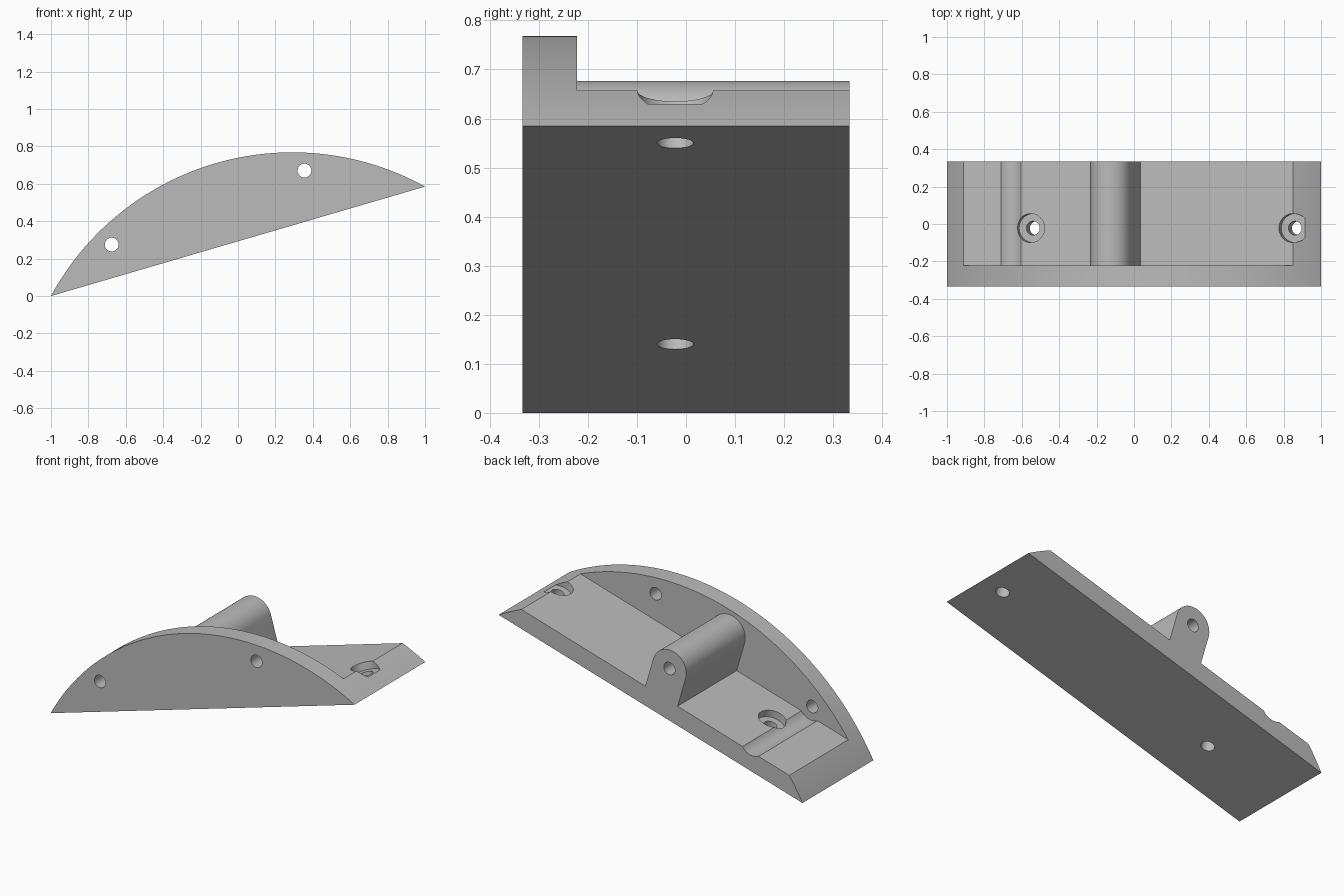
import bpy, bmesh, math
from mathutils import Matrix, Vector

cube = bpy.data.objects.get("Cube")
if cube:
    bpy.data.objects.remove(cube, do_unlink=True)

# Dimensions, measured along (u), across (y) and square to (v) the flat underside
TILT = math.atan2(0.585, 2.0)
HALF = 1.042              # half length of the underside
DROP = 1.034              # arc centre below the underside
RADIUS = math.hypot(HALF, DROP)
BACK, FRONT = 0.333, -0.333
WALL = -0.222             # inner face of the arched wall
PLATE = 0.111             # plate thickness
BORE = 0.037

grey = bpy.data.materials.new("light_grey")
grey.use_nodes = True
grey.diffuse_color = (0.5, 0.5, 0.5, 1)
grey.node_tree.nodes["Principled BSDF"].inputs["Base Color"].default_value = (0.5, 0.5, 0.5, 1)


def arc(u, v, r, start, end, steps):
    return [(u + r * math.cos(a), v + r * math.sin(a))
            for a in (start + (end - start) * i / steps for i in range(steps + 1))]


def prism(name, outline, y0, y1):
    """Extrude a (u, v) outline along y."""
    bm = bmesh.new()
    face = bm.faces.new([bm.verts.new((u, y0, v)) for u, v in outline])
    ext = bmesh.ops.extrude_face_region(bm, geom=[face])
    verts = [g for g in ext["geom"] if isinstance(g, bmesh.types.BMVert)]
    bmesh.ops.translate(bm, verts=verts, vec=(0, y1 - y0, 0))
    bmesh.ops.recalc_face_normals(bm, faces=bm.faces)
    return to_object(name, bm)


def cylinder(name, r, start, end):
    start, end = Vector(start), Vector(end)
    axis = end - start
    turn = Vector((0, 0, 1)).rotation_difference(axis).to_matrix().to_4x4()
    bm = bmesh.new()
    bmesh.ops.create_cone(bm, cap_ends=True, segments=48, radius1=r, radius2=r,
                          depth=axis.length,
                          matrix=Matrix.Translation((start + end) / 2) @ turn)
    return to_object(name, bm)


def to_object(name, bm):
    mesh = bpy.data.meshes.new(name)
    bm.to_mesh(mesh)
    bm.free()
    mesh.materials.append(grey)
    obj = bpy.data.objects.new(name, mesh)
    bpy.context.collection.objects.link(obj)
    return obj


def combine(target, tool, operation="DIFFERENCE"):
    """Apply a boolean and discard the tool."""
    mod = target.modifiers.new("combine", "BOOLEAN")
    mod.operation, mod.object, mod.solver = operation, tool, "EXACT"
    bpy.ops.object.select_all(action="DESELECT")
    bpy.context.view_layer.objects.active = target
    target.select_set(True)
    bpy.ops.object.modifier_apply(modifier=mod.name)
    bpy.data.objects.remove(tool, do_unlink=True)


# Arched body, with a pocket that leaves a front wall and a sloping plate
spread = math.atan2(HALF, DROP)
body = prism("arched_bracket",
             arc(0, -DROP, RADIUS, math.pi / 2 - spread, math.pi / 2 + spread, 96),
             FRONT, BACK)
combine(body, prism("pocket", [(-2, PLATE), (2, PLATE), (2, 1), (-2, 1)], WALL, 1))

# Round-topped boss, rooted in the plate and the wall
BOSS_U, BOSS_V, BOSS_R = -0.042, 0.297, 0.111
outline = arc(BOSS_U, BOSS_V, BOSS_R, 0, math.pi, 32)
outline += [(BOSS_U - BOSS_R, PLATE / 2), (BOSS_U + BOSS_R, PLATE / 2)]
combine(body, prism("boss", outline, WALL - 0.05, BACK), "UNION")
combine(body, cylinder("boss_hole", BORE, (BOSS_U, WALL, BOSS_V), (BOSS_U, 1, BOSS_V)))

# Holes through the wall, the lower one with a clearance groove in the plate
LOW = (-0.653, 0.173)
for u, v in (LOW, (0.447, 0.263)):
    combine(body, cylinder("wall_hole", BORE, (u, -1, v), (u, 0, v)))
combine(body, cylinder("groove", 0.083, (LOW[0], WALL, LOW[1]), (LOW[0], 1, LOW[1])))

# Counterbored mounting holes square to the underside
for u in (-0.543, 0.917):
    combine(body, cylinder("mount_hole", BORE, (u, -0.022, -0.2), (u, -0.022, 0.4)))
    combine(body, cylinder("counterbore", 0.077, (u, -0.022, 0.067), (u, -0.022, 0.4)))

# Tilt into place
body.data.transform(Matrix.Translation((0, 0, 0.2925)) @ Matrix.Rotation(-TILT, 4, "Y"))
bpy.ops.object.select_all(action="DESELECT")
body.select_set(True)
bpy.context.view_layer.objects.active = body
bpy.ops.object.shade_smooth_by_angle(angle=math.radians(30))
